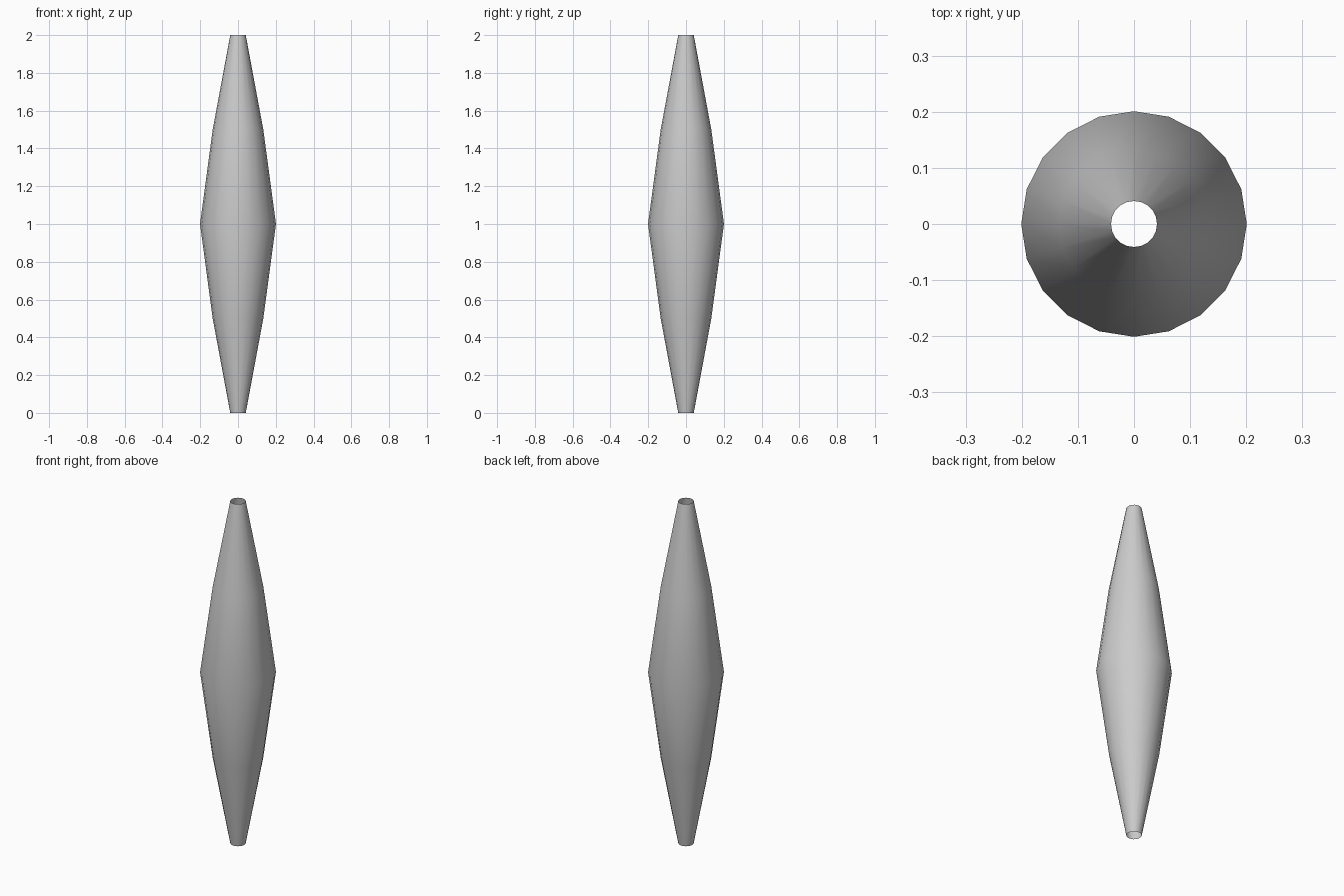
import bpy, bmesh
from math import cos, sin, pi

if "Cube" in bpy.data.objects:
    bpy.data.objects.remove(bpy.data.objects["Cube"])

SIDES = 20
# (radius, height) profile of the open-ended spindle
PROFILE = [(0.041, 0.0), (0.134, 0.5), (0.201, 1.0), (0.134, 1.5), (0.041, 2.0)]

bm = bmesh.new()
rings = [[bm.verts.new((r * cos(2 * pi * i / SIDES), r * sin(2 * pi * i / SIDES), z))
          for i in range(SIDES)] for r, z in PROFILE]

# Skin neighbouring rings, leaving both ends open
for low, high in zip(rings, rings[1:]):
    for i in range(SIDES):
        j = (i + 1) % SIDES
        face = bm.faces.new((low[i], low[j], high[j], high[i]))
        face.smooth = True

mesh = bpy.data.meshes.new("spindle_shell")
bm.to_mesh(mesh)
bm.free()
bpy.context.collection.objects.link(bpy.data.objects.new("spindle_shell", mesh))
